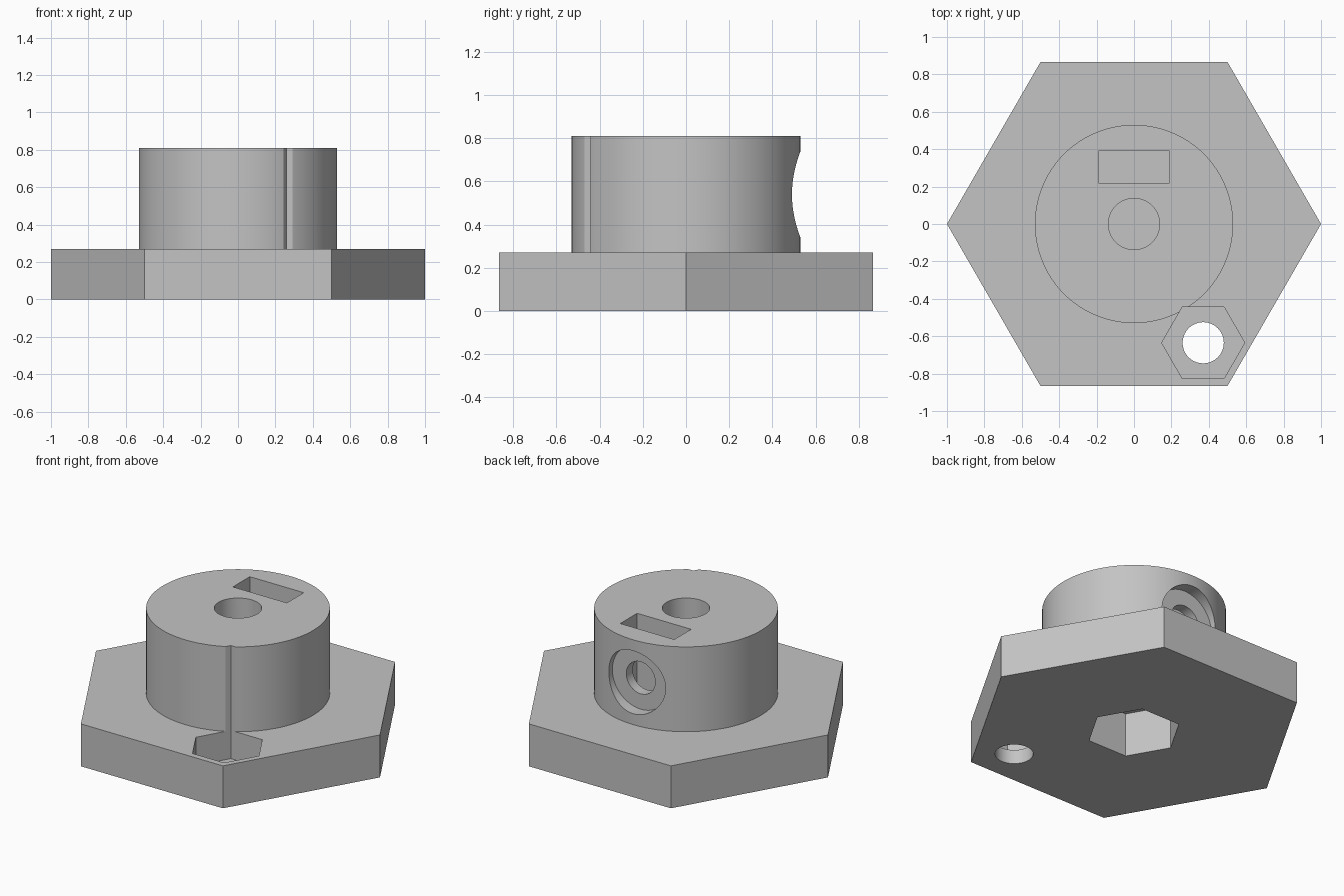
import bpy
from math import radians

cube = bpy.data.objects.get("Cube")
if cube:
    bpy.data.objects.remove(cube, do_unlink=True)

grey = bpy.data.materials.new("plain grey")
grey.use_nodes = True
colour = (0.55, 0.55, 0.55, 1)
grey.diffuse_color = colour
grey.node_tree.nodes["Principled BSDF"].inputs["Base Color"].default_value = colour


def prism(name, sides, radius, low, high, x=0, y=0):
    """Upright prism or cylinder; six sides put a corner on the x axis."""
    turn = radians(90) if sides == 6 else 0
    bpy.ops.mesh.primitive_cylinder_add(
        vertices=sides, radius=radius, depth=high - low,
        location=(x, y, (low + high) / 2), rotation=(0, 0, turn))
    obj = bpy.context.object
    obj.name = name
    obj.data.materials.append(grey)
    return obj


def cross_hole(name, radius, start, end, z):
    """Round cutter lying along y."""
    bpy.ops.mesh.primitive_cylinder_add(
        vertices=64, radius=radius, depth=end - start,
        location=(0, (start + end) / 2, z), rotation=(radians(90), 0, 0))
    obj = bpy.context.object
    obj.name = name
    obj.data.materials.append(grey)
    return obj


def box(name, x0, x1, y0, y1, z0, z1):
    bpy.ops.mesh.primitive_cube_add(
        size=1, location=((x0 + x1) / 2, (y0 + y1) / 2, (z0 + z1) / 2))
    obj = bpy.context.object
    obj.name = name
    obj.scale = (x1 - x0, y1 - y0, z1 - z0)
    obj.data.materials.append(grey)
    return obj


def combine(body, tool, operation):
    tool.hide_render = True
    mod = body.modifiers.new(tool.name, "BOOLEAN")
    mod.operation = operation
    mod.solver = "EXACT"
    mod.object = tool
    bpy.ops.object.select_all(action="DESELECT")
    bpy.context.view_layer.objects.active = body
    body.select_set(True)
    bpy.ops.object.modifier_apply(modifier=mod.name)
    bpy.data.objects.remove(tool, do_unlink=True)


# Hexagonal flange with a round hub
base_top, hub_top = 0.27, 0.81
body = prism("flanged_hub", 6, 1, 0, base_top)
bpy.ops.object.transform_apply(location=True, rotation=True, scale=True)
combine(body, prism("hub", 128, 0.53, 0.1, hub_top), "UNION")

# Offset bolt hole and its nut pocket, which nicks the hub
bolt_x, bolt_y = 0.37, -0.635
screw_z = 0.54
cutters = [
    prism("nut_pocket", 6, 0.222, 0.09, 1, bolt_x, bolt_y),
    prism("bolt_hole", 64, 0.11, -0.1, 0.2, bolt_x, bolt_y),
    # Central bore from above and hexagonal socket from below
    prism("bore", 64, 0.137, 0.3, 1),
    prism("hex_socket", 6, 0.275, -0.1, 0.28),
    # Set screw: nut slot, screw hole and counterbore at the back
    box("nut_slot", -0.19, 0.19, 0.22, 0.39, 0.34, 1),
    cross_hole("screw_hole", 0.102, 0, 0.6, screw_z),
    cross_hole("counterbore", 0.2, 0.455, 0.7, screw_z),
]
for cutter in cutters:
    combine(body, cutter, "DIFFERENCE")

bpy.ops.object.select_all(action="DESELECT")
bpy.context.view_layer.objects.active = body
body.select_set(True)
bpy.ops.object.shade_smooth_by_angle(angle=radians(25))
